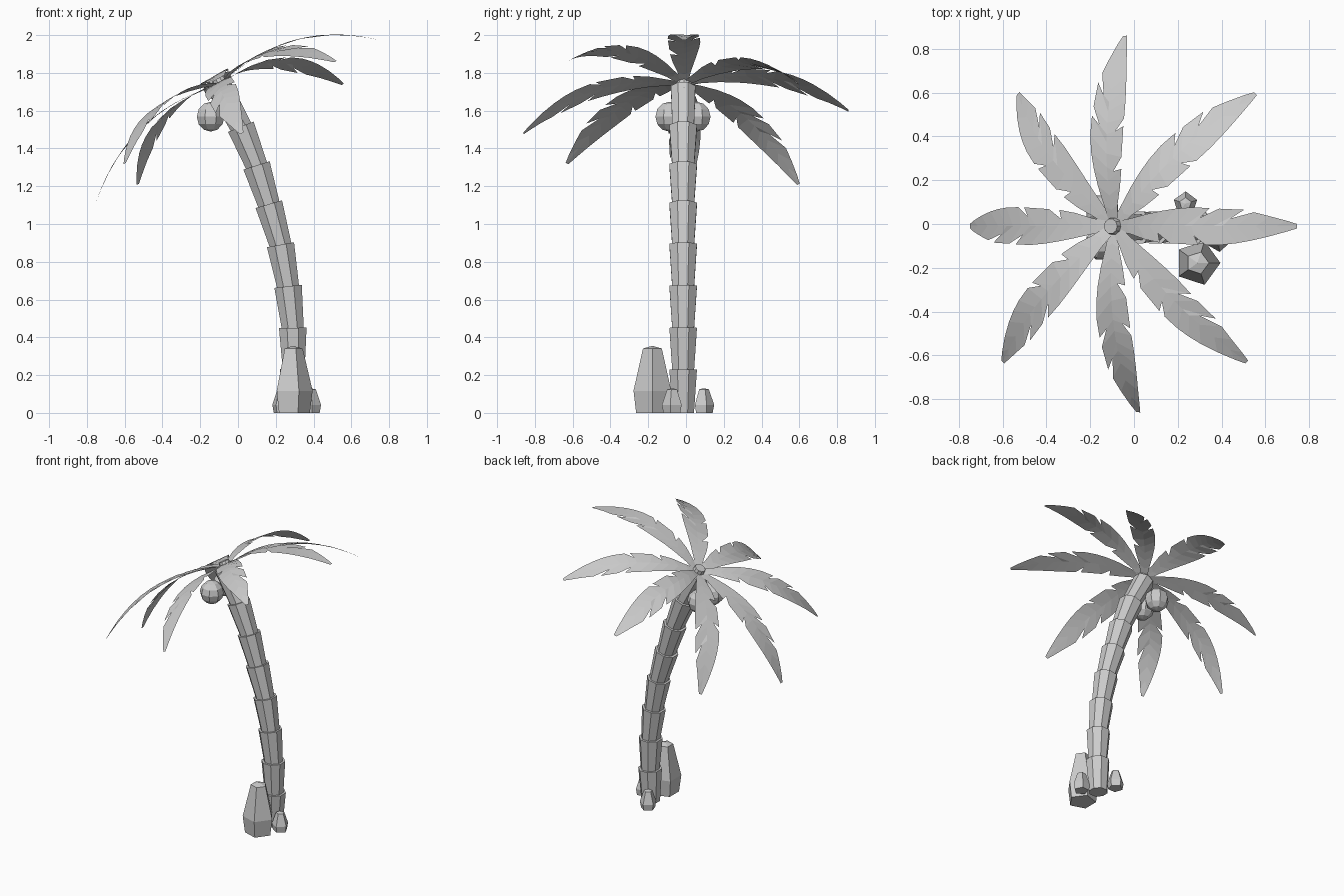
import bpy, bmesh, math
from mathutils import Vector, Matrix

if "Cube" in bpy.data.objects:
    bpy.data.objects.remove(bpy.data.objects["Cube"])


def finish(name, bm, fix_normals=True):
    if fix_normals:
        bmesh.ops.recalc_face_normals(bm, faces=bm.faces[:])
    me = bpy.data.meshes.new(name)
    bm.to_mesh(me)
    bm.free()
    ob = bpy.data.objects.new(name, me)
    bpy.context.collection.objects.link(ob)
    return ob


def cone(bm, a, b, r1, r2, sides=8):
    """Truncated cone from a to b, with flat sides facing the axes."""
    d = b - a
    tilt = Matrix.Rotation(math.atan2(d.x, d.z), 4, 'Y')
    m = Matrix.Translation((a + b) / 2) @ tilt @ Matrix.Rotation(math.pi / sides, 4, 'Z')
    bmesh.ops.create_cone(bm, cap_ends=True, segments=sides, radius1=r1,
                          radius2=r2, depth=d.length, matrix=m)


# Trunk: stacked flaring segments following a leaning curve
path = [(0.29, 0), (0.295, 0.23), (0.29, 0.45), (0.265, 0.67), (0.225, 0.89),
        (0.163, 1.105), (0.098, 1.31), (0.015, 1.515), (-0.095, 1.72)]
pts = [Vector((x, -0.015, z)) for x, z in path]
bm = bmesh.new()
for i in range(len(pts) - 1):
    a, b = pts[i], pts[i + 1]
    start = a - (b - a) * 0.06 if i else a
    cone(bm, start, b, 0.062, 0.079 if i < 7 else 0.07)
finish("trunk", bm)

# Crown cap
CROWN = Vector((-0.09, -0.01, 1.74))
UP = Vector((-0.49, 0, 0.87)).normalized()
bm = bmesh.new()
cone(bm, CROWN - UP * 0.05, CROWN + UP * 0.035, 0.05, 0.035, 10)
finish("crown_cap", bm)

# Frond outline: spine stations and the two notched edges (distance, half width)
SPINE = [0, .08, .15, .22, .29, .36, .42, .46, .52, .58, .63, .7, .8, .9, 1]
EDGE_A = [(0, .02), (.1, .035), (.2, .055), (.29, .07), (.37, .08), (.46, .086),
          (.56, .083), (.51, .04), (.61, .08), (.74, .075), (.67, .035),
          (.79, .064), (.87, .045), (.95, .025), (1, .01)]
EDGE_B = [(0, .02), (.1, .035), (.19, .06), (.28, .075), (.27, .033), (.34, .078),
          (.5, .086), (.475, .045), (.54, .087), (.63, .085), (.7, .078),
          (.77, .067), (.86, .048), (.95, .025), (1, .01)]


def frond(name, tip, mirrored):
    chord = Vector(tip) - CROWN
    side = UP.cross(chord).normalized()
    rise = chord.cross(side).normalized()

    def at(t, w=0):
        return CROWN + chord * t + rise * (0.48 * t * (1 - t)) + side * w

    left, right = (EDGE_B, EDGE_A) if mirrored else (EDGE_A, EDGE_B)
    bm = bmesh.new()
    mid = [bm.verts.new(at(t)) for t in SPINE]
    lv = [bm.verts.new(at(t, w)) for t, w in left]
    rv = [bm.verts.new(at(t, -w)) for t, w in right]
    for i in range(len(SPINE) - 1):
        bm.faces.new((mid[i], mid[i + 1], lv[i + 1], lv[i]))
        bm.faces.new((rv[i], rv[i + 1], mid[i + 1], mid[i]))
    finish(name, bm, False)


# Eight fronds, fanned around the tilted crown
tips = [(0.745, -0.01, 1.975), (0.555, 0.595, 1.74), (-0.04, 0.86, 1.60),
        (-0.53, 0.595, 1.21), (-0.75, -0.01, 1.12), (-0.6, -0.63, 1.32),
        (0.02, -0.86, 1.48), (0.515, -0.63, 1.86)]
for i, tip in enumerate(tips):
    frond(f"frond_{i + 1}", tip, i in (3, 6))

# Coconuts on both sides of the trunk
for name, s in (("coconut_front", -1), ("coconut_back", 1)):
    bm = bmesh.new()
    m = Matrix.Translation((-0.145, -0.016 + s * 0.073, 1.568)) @ Matrix.Rotation(math.pi / 8, 4, 'Z')
    bmesh.ops.create_uvsphere(bm, u_segments=8, v_segments=6, radius=0.079, matrix=m)
    finish(name, bm)


def rock(name, x, y, radius, height, turn):
    """Five-sided pointed stone built from stacked rings."""
    bm = bmesh.new()
    rings = []
    for r, z in ((0.86, 0), (1, 0.33), (0.5, 0.96)):
        rings.append([bm.verts.new((x + radius * r * math.cos(turn + k * math.tau / 5),
                                    y + radius * r * math.sin(turn + k * math.tau / 5),
                                    z * height)) for k in range(5)])
    apex = bm.verts.new((x, y, height))
    bm.faces.new(rings[0])
    for k in range(5):
        n = (k + 1) % 5
        for lo, hi in zip(rings, rings[1:]):
            bm.faces.new((lo[k], lo[n], hi[n], hi[k]))
        bm.faces.new((rings[2][k], rings[2][n], apex))
    finish(name, bm)


# Rocks around the base
rock("large_rock", 0.29, -0.178, 0.105, 0.355, 0.0)
rock("small_rock_back", 0.235, 0.093, 0.056, 0.13, 0.3)
rock("small_rock_right", 0.385, -0.072, 0.056, 0.13, -0.2)
